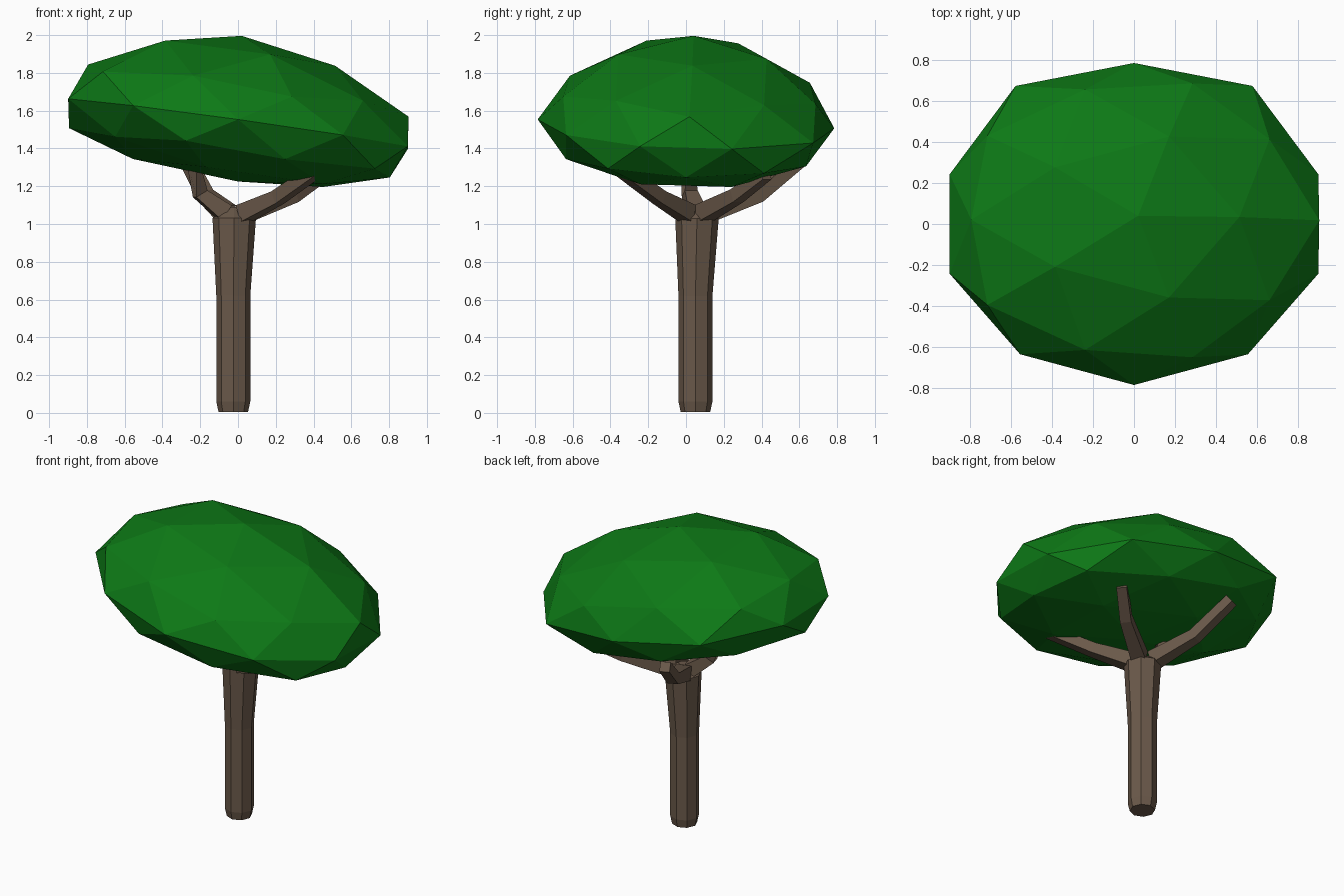
import bpy, bmesh
from math import pi, cos, sin
from mathutils import Vector

if "Cube" in bpy.data.objects:
    bpy.data.objects.remove(bpy.data.objects["Cube"])


def material(name, color):
    m = bpy.data.materials.new(name)
    m.diffuse_color = (*color, 1)
    m.use_nodes = True
    m.node_tree.nodes["Principled BSDF"].inputs["Base Color"].default_value = m.diffuse_color
    return m


def finish(bm, name, mat):
    bmesh.ops.recalc_face_normals(bm, faces=bm.faces)
    me = bpy.data.meshes.new(name)
    bm.to_mesh(me)
    bm.free()
    me.materials.append(mat)
    ob = bpy.data.objects.new(name, me)
    bpy.context.collection.objects.link(ob)
    return ob


def loft(name, sections, sides, mat, twist=0.0):
    """Capped tube through (centre, radius) sections, rings square to the path."""
    bm = bmesh.new()
    pts = [Vector(c) for c, r in sections]
    rings = []
    for i, (c, r) in enumerate(sections):
        d = (pts[min(i + 1, len(pts) - 1)] - pts[max(i - 1, 0)]).normalized()
        ref = Vector((0, 0, 1)) if abs(d.z) < 0.95 else Vector((0, 1, 0))
        u = d.cross(ref).normalized()
        v = u.cross(d)
        rings.append([bm.verts.new(pts[i] + r * (u * cos(a) + v * sin(a)))
                      for a in (twist + 2 * pi * k / sides for k in range(sides))])
    for a, b in zip(rings, rings[1:]):
        for k in range(sides):
            n = (k + 1) % sides
            bm.faces.new((a[k], a[n], b[n], b[k]))
    bm.faces.new(rings[0])
    bm.faces.new(rings[-1])
    return finish(bm, name, mat)


bark = material("bark", (0.145, 0.1, 0.068))
leaf = material("leaf", (0.004, 0.19, 0.008))

# Trunk: eight sides, bevelled foot, flared crown
X, Y = -0.025, 0.05
profile = [(0.005, 0.078), (0.06, 0.09), (0.62, 0.09), (1.03, 0.115), (1.09, 0.03)]
loft("trunk", [((X + 0.005 * (z > 1), Y + 0.008 * (z > 1), z), r) for z, r in profile], 8, bark)

# Branches: four-sided, kinked, tapering into the canopy
branches = {
    "front_right": [(0.03, 0.01, 1.055), (0.21, -0.14, 1.14), (0.44, -0.36, 1.30)],
    "back_right": [(0.03, 0.09, 1.055), (0.29, 0.27, 1.15), (0.45, 0.42, 1.265)],
    "back_left": [(-0.06, 0.11, 1.055), (-0.17, 0.38, 1.15), (-0.27, 0.61, 1.34)],
    "left": [(-0.07, 0.05, 1.06), (-0.20, 0.02, 1.16), (-0.25, 0.0, 1.38)],
}
for side, pts in branches.items():
    loft("branch_" + side, list(zip(pts, (0.066, 0.05, 0.045))), 4, bark, pi / 4)

# Canopy: flattened icosphere, leaning down to the right and slightly to the back
bm = bmesh.new()
bmesh.ops.create_icosphere(bm, subdivisions=2, radius=1)
for v in bm.verts:
    x, y, z = v.co
    x *= 1.0 if abs(abs(z) - 0.447) < 0.02 else 0.945
    if z < -0.6:
        x *= 1.12
    y *= 0.785
    if abs(z) < 0.1 and 0.6 < y < 0.7:      # fuller back corners
        x, y = x * 1.04, y * 1.06
    if z > 0:
        dz = 0.47 * z ** 1.3
        x, y = x + 0.02 * z, y + 0.04 * z
    else:
        dz = -0.305 * abs(z) ** 0.9
    v.co = (x, y, 1.53 - 0.14 * x - 0.03 * y + dz)
finish(bm, "canopy", leaf)
